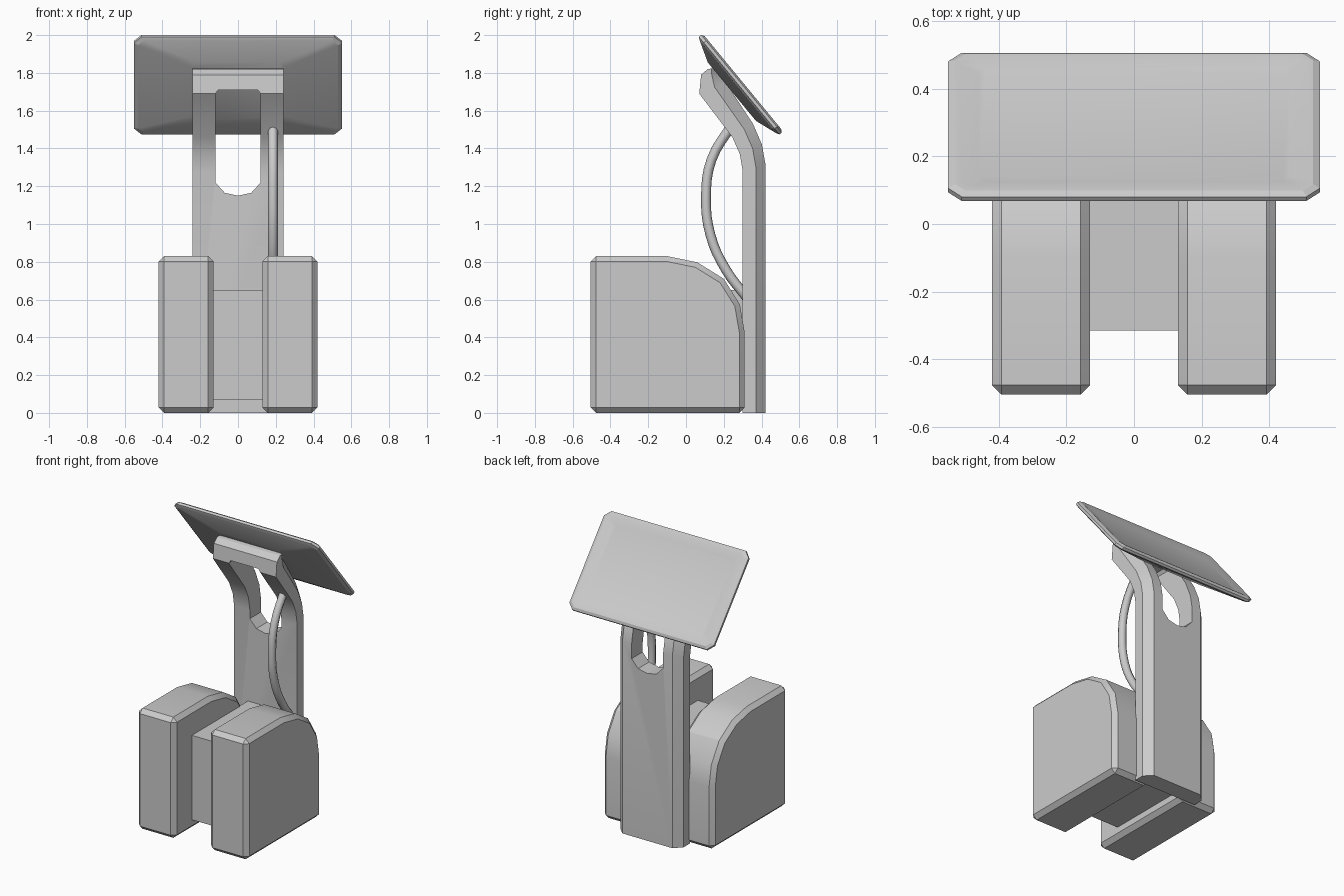
import bpy, bmesh, math
from mathutils import Vector

if "Cube" in bpy.data.objects:
    bpy.data.objects.remove(bpy.data.objects["Cube"])


def finish(bm, name, smooth=25):
    bmesh.ops.recalc_face_normals(bm, faces=bm.faces)
    me = bpy.data.meshes.new(name)
    bm.to_mesh(me)
    bm.free()
    ob = bpy.data.objects.new(name, me)
    bpy.context.collection.objects.link(ob)
    bpy.ops.object.select_all(action='DESELECT')
    ob.select_set(True)
    bpy.context.view_layer.objects.active = ob
    if smooth:
        bpy.ops.object.shade_smooth_by_angle(angle=math.radians(smooth))
    return ob


def loft(name, rings, smooth=25, chamfer=0):
    """Skin a list of equal-length closed rings and cap both ends."""
    bm = bmesh.new()
    vs = [[bm.verts.new(p) for p in r] for r in rings]
    n = len(rings[0])
    for a, b in zip(vs, vs[1:]):
        for i in range(n):
            j = (i + 1) % n
            bm.faces.new((a[i], a[j], b[j], b[i]))
    bm.faces.new(vs[0])
    bm.faces.new(vs[-1])
    bmesh.ops.recalc_face_normals(bm, faces=bm.faces)
    if chamfer:
        edges = [e for e in bm.edges if e.calc_face_angle(0) > math.radians(40)]
        bmesh.ops.bevel(bm, geom=edges, offset=chamfer, segments=1,
                        profile=0.5, affect='EDGES')
    return finish(bm, name, smooth)


# Side pods of the base, rounded at the upper rear
pod = [(-.505, 0), (-.505, .83), (-.10, .83), (.06, .797), (.20, .71),
       (.285, .575), (.31, .43), (.31, 0)]
for side, s in (("left", -1), ("right", 1)):
    loft(side + "_base_pod",
         [[(s * x, y, z) for y, z in pod] for x in (.13, .42)], chamfer=.028)

# Block joining the pods
mid = [(-.315, .07), (-.315, .65), (.31, .65), (.31, .07)]
loft("base_centre_block", [[(x, y, z) for y, z in mid] for x in (-.135, .135)], 0)

# Column: front and back point per station, back corners chamfered
stations = [((.30, 0), (.42, 0)), ((.30, 1.28), (.42, 1.32)),
            ((.285, 1.37), (.402, 1.42)), ((.245, 1.46), (.355, 1.53)),
            ((.07, 1.69), (.21, 1.75)), ((.08, 1.79), (.175, 1.80)),
            ((.115, 1.82), (.15, 1.825))]
rings = []
for f, b in stations:
    f, b = Vector(f), Vector(b)
    m = f.lerp(b, .58)
    rings.append([(x, p.x, p.y) for x, p in
                  ((-.24, f), (.24, f), (.24, m), (.19, b), (-.19, b), (-.24, m))])
column = loft("column", rings)

# Slot through the upper column
half = [(0, 1.15), (.07, 1.165), (.12, 1.22), (.12, 1.69), (.105, 1.71)]
slot = half + [(-x, z) for x, z in reversed(half[1:])]
cutter = loft("slot_cutter", [[(x, y, z) for x, z in slot] for y in (-.1, .6)], 0)
cutter.hide_render = True
cutter.hide_viewport = True
cut = column.modifiers.new("slot", 'BOOLEAN')
cut.operation = 'DIFFERENCE'
cut.solver = 'EXACT'
cut.object = cutter

# Tilted display: tapered housing, rim and shallow recessed panel
centre = Vector((0, .2875, 1.7375))
up, out = Vector((0, -.636, .772)), Vector((0, .772, .636))
rings = []
for hw, hv, w, c in ((.25, .20, -.058, .03), (.53, .315, -.018, .03),
                     (.55, .335, -.008, .04), (.55, .335, .008, .04),
                     (.53, .318, .018, .03), (.515, .30, .018, .03),
                     (.46, .26, .006, .02)):
    pts = [(hw, hv - c), (hw - c, hv), (c - hw, hv), (-hw, hv - c),
           (-hw, c - hv), (c - hw, -hv), (hw - c, -hv), (hw, c - hv)]
    rings.append([centre + Vector((x, 0, 0)) + up * v + out * w for x, v in pts])
loft("display", rings, 15)

# Cable bowing out in front of the column
cu = bpy.data.curves.new("cable", 'CURVE')
cu.dimensions = '3D'
cu.bevel_depth = .026
cu.bevel_resolution = 2
cu.resolution_u = 4
cu.use_fill_caps = True
path = [(.33, .60), (.21, .76), (.13, .94), (.106, 1.14), (.135, 1.34), (.25, 1.535)]
sp = cu.splines.new('BEZIER')
sp.bezier_points.add(len(path) - 1)
for bp, (y, z) in zip(sp.bezier_points, path):
    bp.co = (.185, y, z)
    bp.handle_left_type = bp.handle_right_type = 'AUTO'
sp.use_smooth = True
bpy.context.collection.objects.link(bpy.data.objects.new("cable", cu))
